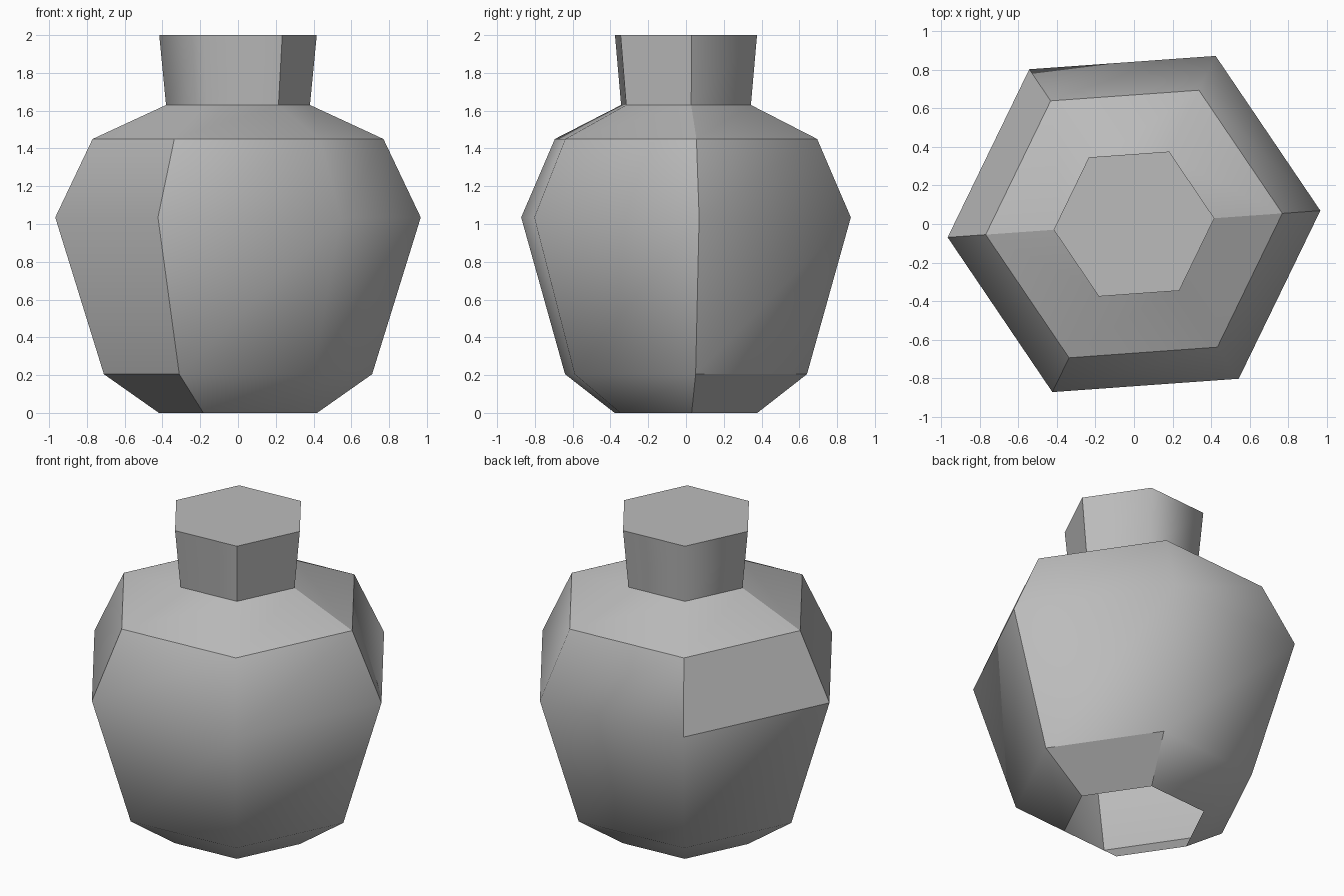
import bpy
import bmesh
from math import cos, sin, radians

cube = bpy.data.objects.get("Cube")
if cube:
    bpy.data.objects.remove(cube)

# Clay colour
clay = bpy.data.materials.new("grey clay")
clay.use_nodes = True
colour = (0.5, 0.5, 0.5, 1)
clay.diffuse_color = colour
clay.node_tree.nodes["Principled BSDF"].inputs["Base Color"].default_value = colour

SIDES = 6
TURN = 4.1
# Radius and height of each ring, open foot to closed mouth
PROFILE = [(0.42, 0), (0.712, 0.205), (0.97, 1.035),
           (0.772, 1.45), (0.382, 1.63), (0.418, 2)]

bm = bmesh.new()
rings = []
for radius, height in PROFILE:
    angles = [radians(TURN + 360 * k / SIDES) for k in range(SIDES)]
    rings.append([bm.verts.new((radius * cos(a), radius * sin(a), height)) for a in angles])

# Bands of the foot, belly, chest, shoulder and neck
bands = []
for low, high in zip(rings, rings[1:]):
    bands.append([bm.faces.new((low[k], low[(k + 1) % SIDES], high[(k + 1) % SIDES], high[k]))
                  for k in range(SIDES)])
foot, belly, chest, shoulder, neck = bands

# Flat lid over the mouth
lid = bm.faces.new(rings[-1])
for face in bm.faces:
    face.smooth = True


def crease(a, b):
    bm.edges.get((a, b)).smooth = False


def crease_column(band, corners):
    for k in corners:
        crease(rings[band][k], rings[band + 1][k])


# Creases along the rim of the lid and around the shoulder
for ring in rings[3:]:
    for k in range(SIDES):
        crease(ring[k], ring[(k + 1) % SIDES])

# Upright creases
for band in range(4):
    crease_column(band, (0, 3))
for band in range(3):
    crease_column(band, (4,))
crease_column(4, (0, 5))

# Single flat facets on the foot and chest
for face in (foot[0], foot[3], chest[2]):
    for edge in face.edges:
        edge.smooth = False

mesh = bpy.data.meshes.new("vase")
bm.to_mesh(mesh)
bm.free()
mesh.materials.append(clay)
vase = bpy.data.objects.new("vase", mesh)
bpy.context.collection.objects.link(vase)
